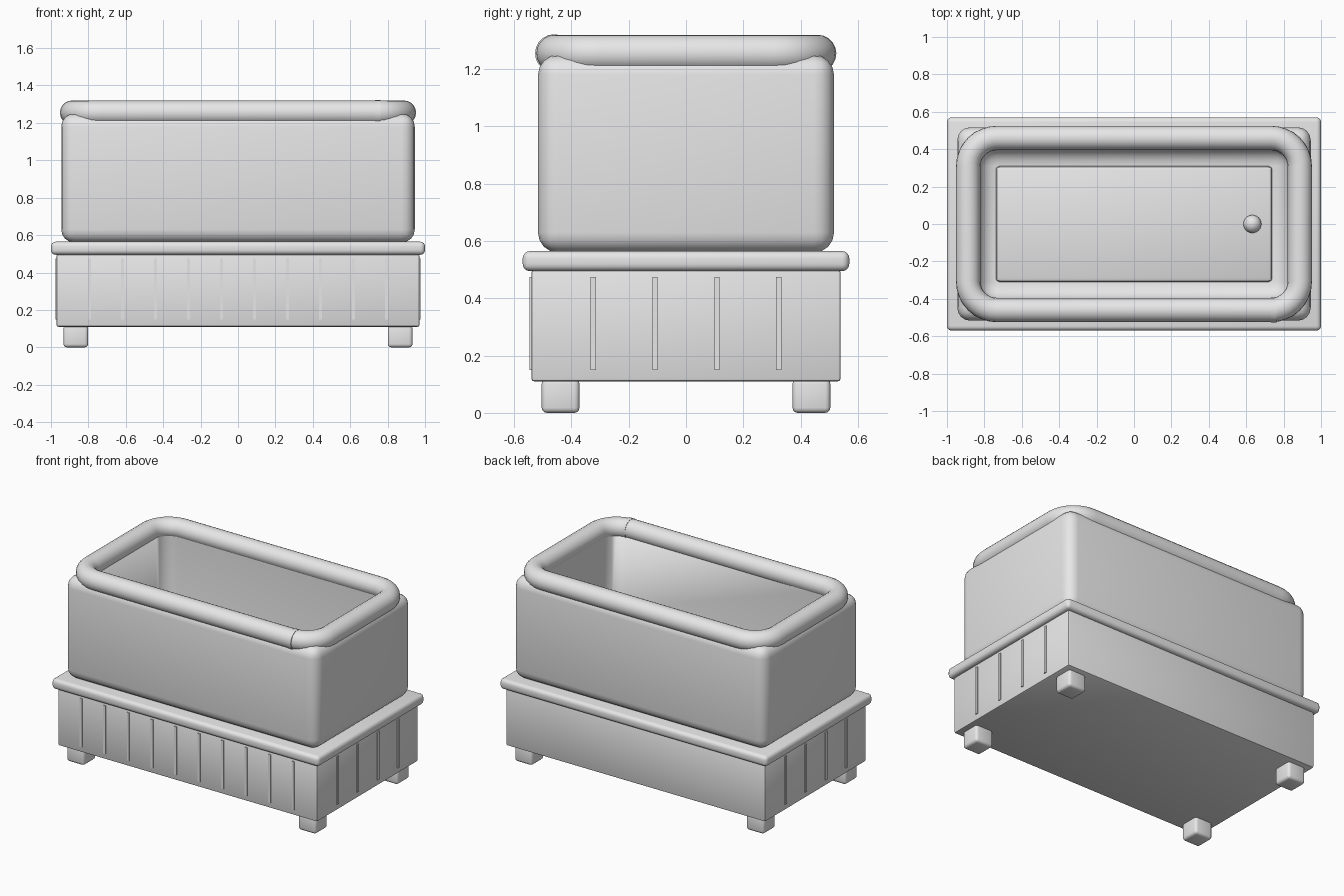
import bpy, bmesh, math
from mathutils import Vector, Matrix

if "Cube" in bpy.data.objects:
    bpy.data.objects.remove(bpy.data.objects["Cube"])

grey = bpy.data.materials.new("light grey")
grey.diffuse_color = (0.8, 0.8, 0.8, 1)
grey.use_nodes = True
grey.node_tree.nodes["Principled BSDF"].inputs["Base Color"].default_value = grey.diffuse_color


def finish(bm, name, angle=35):
    bmesh.ops.recalc_face_normals(bm, faces=bm.faces)
    me = bpy.data.meshes.new(name)
    bm.to_mesh(me)
    bm.free()
    me.materials.append(grey)
    me.shade_smooth()
    me.set_sharp_from_angle(angle=math.radians(angle))
    ob = bpy.data.objects.new(name, me)
    bpy.context.collection.objects.link(ob)
    return ob


def box(name, x0, x1, y0, y1, z0, z1, bevel=0.0, segs=3, angle=35):
    """Axis-aligned box with rounded edges."""
    bm = bmesh.new()
    bmesh.ops.create_cube(bm, size=1)
    for v in bm.verts:
        v.co = ((x0 + x1) / 2 + v.co.x * (x1 - x0),
                (y0 + y1) / 2 + v.co.y * (y1 - y0),
                (z0 + z1) / 2 + v.co.z * (z1 - z0))
    if bevel:
        bmesh.ops.bevel(bm, geom=bm.edges[:], offset=bevel, segments=segs,
                        profile=0.5, affect='EDGES')
    return finish(bm, name, angle)


# feet
for sx in (-1, 1):
    for sy in (-1, 1):
        x, y = sx * 0.867, sy * 0.438
        box(f"{'front' if sy < 0 else 'back'}_foot_{'left' if sx < 0 else 'right'}",
            x - 0.066, x + 0.066, y - 0.066, y + 0.066, 0, 0.12, 0.018)

# base cabinet and its top ledge
box("base", -0.97, 0.97, -0.54, 0.54, 0.11, 0.5, 0.01, 2)
box("base_ledge", -1, 1, -0.57, 0.57, 0.495, 0.565, 0.025, 4)

# thin raised strips on the front and both ends
w = 0.009
for i in range(1, 11):
    x = -0.97 + 1.94 * i / 11
    box(f"front_strip_{i}", x - w, x + w, -0.546, -0.53, 0.15, 0.475)
for i in range(1, 5):
    y = -0.54 + 1.08 * i / 5
    box(f"left_strip_{i}", -0.976, -0.96, y - w, y + w, 0.15, 0.475)
    box(f"right_strip_{i}", 0.96, 0.976, y - w, y + w, 0.15, 0.475)

# hollow rounded tub
tub = box("tub", -0.945, 0.945, -0.517, 0.517, 0.56, 1.25, 0.07, 4)
cutter = box("tub_cutter", -0.83, 0.83, -0.405, 0.405, 0.65, 1.6, 0.095, 5)
cutter.hide_render = True
mod = tub.modifiers.new("hollow", 'BOOLEAN')
mod.operation = 'DIFFERENCE'
mod.solver = 'EXACT'
mod.object = cutter
bpy.context.view_layer.objects.active = tub
tub.select_set(True)
bpy.ops.object.modifier_apply(modifier=mod.name)
bpy.data.objects.remove(cutter)

# tub floor panel and drain knob
box("floor_panel", -0.74, 0.74, -0.31, 0.31, 0.63, 0.67, 0.022, 2)
bm = bmesh.new()
bmesh.ops.create_uvsphere(bm, u_segments=24, v_segments=12, radius=0.048,
                          matrix=Matrix.Translation((0.633, 0, 0.675)))
finish(bm, "drain_knob", 60)

# round rim tube following a rounded rectangle
HX, HY, R, T, Z, STEPS, SIDES = 0.887, 0.46, 0.155, 0.065, 1.255, 8, 20
bm = bmesh.new()
rings = []
for q, (sx, sy) in enumerate(((1, 1), (-1, 1), (-1, -1), (1, -1))):
    for s in range(STEPS + 1):
        a = math.pi / 2 * (q + s / STEPS)
        n = Vector((math.cos(a), math.sin(a), 0))
        c = Vector((sx * (HX - R), sy * (HY - R), Z)) + n * R
        ring = []
        for k in range(SIDES):
            b = 2 * math.pi * k / SIDES
            ring.append(bm.verts.new(c + T * (math.cos(b) * n + Vector((0, 0, math.sin(b))))))
        rings.append(ring)
for i, r0 in enumerate(rings):
    r1 = rings[(i + 1) % len(rings)]
    for k in range(SIDES):
        j = (k + 1) % SIDES
        bm.faces.new((r0[k], r1[k], r1[j], r0[j]))
finish(bm, "rim", 60)

# narrow seam band on the front of the rim
bm = bmesh.new()
bmesh.ops.create_cone(bm, cap_ends=True, segments=SIDES, radius1=T + 0.002, radius2=T + 0.002,
                      depth=0.03, matrix=Matrix.Translation((0.748, -HY, Z))
                      @ Matrix.Rotation(math.pi / 2, 4, 'Y'))
finish(bm, "rim_seam")
